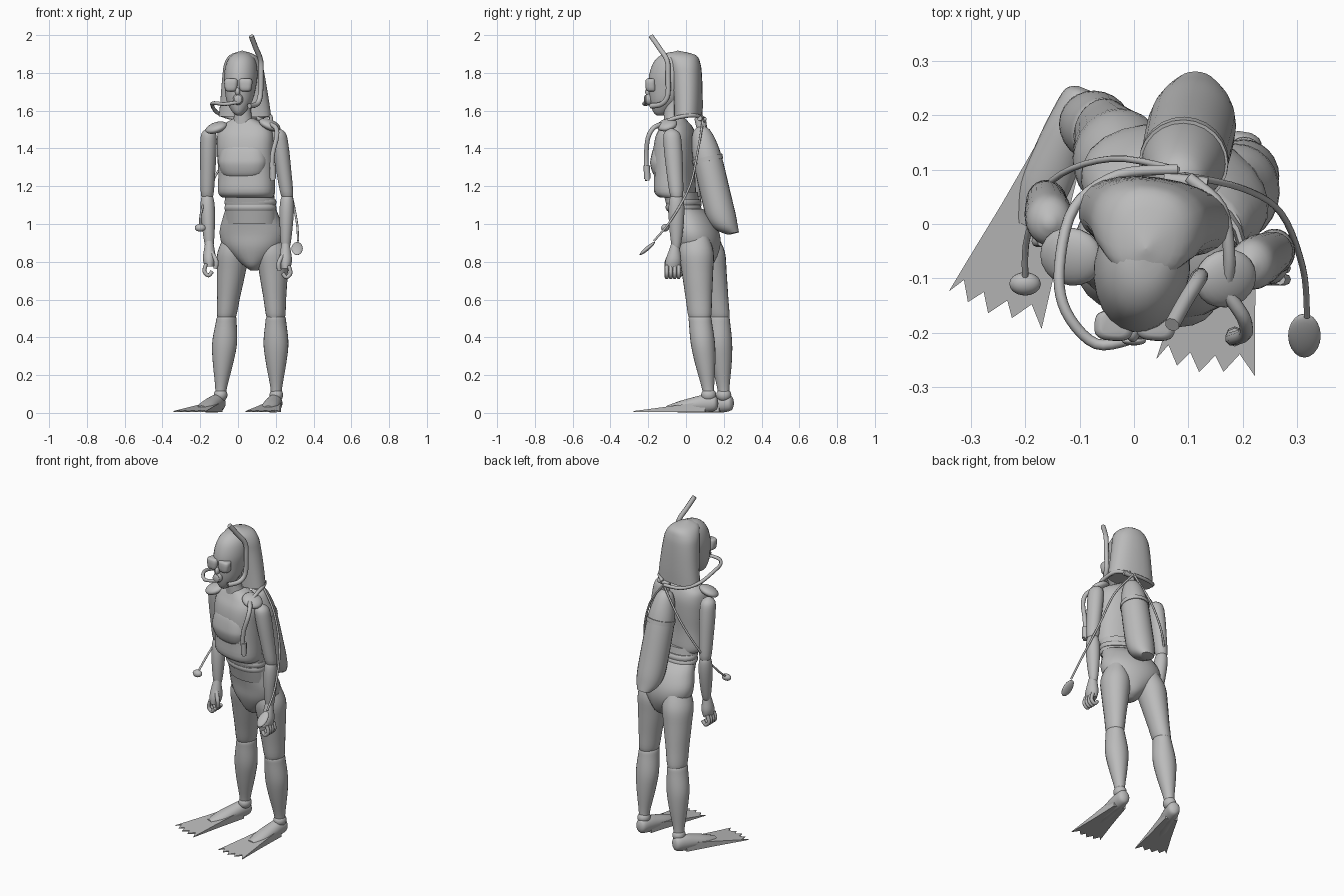
import bpy
import bmesh
from math import sin, cos, pi, radians, copysign
from mathutils import Matrix, Vector

default_cube = bpy.data.objects.get("Cube")
if default_cube:
    bpy.data.objects.remove(default_cube, do_unlink=True)

GREY = (0.5, 0.5, 0.5, 1)
material = bpy.data.materials.new("plain grey")
material.use_nodes = True
material.diffuse_color = GREY
material.node_tree.nodes["Principled BSDF"].inputs["Base Color"].default_value = GREY


def finish(obj, angle=50):
    """Colour an object and smooth everything but its sharp edges."""
    obj.data.materials.append(material)
    bpy.ops.object.select_all(action='DESELECT')
    bpy.context.view_layer.objects.active = obj
    obj.select_set(True)
    bpy.ops.object.shade_smooth_by_angle(angle=radians(angle))
    return obj


def mesh_object(name, bm, matrix=None):
    bmesh.ops.recalc_face_normals(bm, faces=bm.faces)
    mesh = bpy.data.meshes.new(name)
    bm.to_mesh(mesh)
    bm.free()
    obj = bpy.data.objects.new(name, mesh)
    bpy.context.collection.objects.link(obj)
    if matrix:
        obj.matrix_world = matrix
    return finish(obj)


def spline(points, steps):
    """Smooth curve through points of any dimension."""
    rows = [points[0]] + list(points) + [points[-1]]
    result = []
    for a, b, c, d in zip(rows, rows[1:], rows[2:], rows[3:]):
        for i in range(steps):
            t = i / steps
            result.append([q + t / 2 * (r - p + t * (2 * p - 5 * q + 4 * r - s + t * (3 * (q - r) + s - p)))
                           for p, q, r, s in zip(a, b, c, d)])
    return result + [list(points[-1])]


def loft(name, sections, yaw=0, power=2, sides=24, steps=4, matrix=None):
    """Skin level oval sections given as x, y, z, half width, half depth."""
    bm = bmesh.new()
    turn = Matrix.Rotation(radians(yaw), 3, 'Z')
    rings = []
    for x, y, z, width, depth in spline(sections, steps):
        ring = []
        for i in range(sides):
            c, s = cos(2 * pi * i / sides), sin(2 * pi * i / sides)
            oval = Vector((copysign(abs(c) ** (2 / power), c) * max(width, 0.001),
                           copysign(abs(s) ** (2 / power), s) * max(depth, 0.001), 0))
            ring.append(bm.verts.new(turn @ oval + Vector((x, y, z))))
        rings.append(ring)
    for low, high in zip(rings, rings[1:]):
        for i in range(sides):
            j = (i + 1) % sides
            bm.faces.new((low[i], low[j], high[j], high[i]))
    bm.faces.new(rings[0])
    bm.faces.new(rings[-1])
    return mesh_object(name, bm, matrix)


def ball(name, centre, size, tilt=(0, 0, 0)):
    bm = bmesh.new()
    bmesh.ops.create_uvsphere(bm, u_segments=20, v_segments=12, radius=1)
    turn = Matrix.Translation(centre)
    for axis, angle in zip("XYZ", tilt):
        turn = turn @ Matrix.Rotation(radians(angle), 4, axis)
    bmesh.ops.transform(bm, matrix=turn @ Matrix.Diagonal((*size, 1)), verts=bm.verts)
    return mesh_object(name, bm)


def tube(name, points, radius):
    curve = bpy.data.curves.new(name, 'CURVE')
    curve.dimensions = '3D'
    curve.bevel_depth = radius
    curve.bevel_resolution = 2
    curve.use_fill_caps = True
    path = curve.splines.new('POLY')
    points = spline(points, 5)
    path.points.add(len(points) - 1)
    for point, place in zip(path.points, points):
        point.co = (*place, 1)
    obj = bpy.data.objects.new(name, curve)
    bpy.context.collection.objects.link(obj)
    bpy.ops.object.select_all(action='DESELECT')
    bpy.context.view_layer.objects.active = obj
    obj.select_set(True)
    bpy.ops.object.convert(target='MESH')
    return finish(bpy.context.object)


YAW = -16

# Trunk
loft("vest", [(.05, -.045, 1.14, .135, .085), (.045, -.058, 1.17, .152, .102), (.045, -.06, 1.27, .15, .1),
              (.04, -.06, 1.38, .152, .105), (.04, -.055, 1.46, .152, .098), (.037, -.05, 1.51, .135, .078),
              (.033, -.052, 1.54, .09, .06), (.03, -.055, 1.56, .05, .048)], YAW, 2.4)
loft("waist", [(.07, .02, 1.0, .14, .095), (.065, -.01, 1.08, .136, .084), (.06, -.03, 1.17, .134, .088)], YAW)
loft("pelvis", [(.085, .065, .755, .02, .03), (.085, .068, .785, .06, .075), (.077, .068, .87, .15, .108),
                (.075, .06, .95, .177, .112), (.07, .032, 1.03, .155, .102), (.068, .0, 1.08, .137, .086)], YAW)
for height in (1.085, 1.115):
    loft("belt", [(.066, -.01, height - .015, .137, .086), (.066, -.013, height, .142, .091),
                  (.066, -.016, height + .015, .137, .086)], YAW, steps=2)
loft("bust", [(.028, -.1, z, w, d) for z, w, d in (
    (1.235, .06, .03), (1.26, .108, .062), (1.31, .13, .079), (1.35, .13, .077), (1.41, .11, .06), (1.45, .06, .03))],
    YAW, 2.5)

# Head and hair
loft("neck", [(.03, -.06, 1.5, .065, .055), (.025, -.07, 1.58, .046, .048), (.02, -.07, 1.66, .05, .05)])
loft("head", [(.005, -.135, 1.575, .012, .02), (.005, -.13, 1.595, .036, .045), (.008, -.11, 1.65, .068, .08),
              (.012, -.09, 1.72, .082, .108), (.015, -.08, 1.79, .088, .116), (.018, -.07, 1.86, .076, .1),
              (.02, -.06, 1.9, .045, .062), (.02, -.055, 1.913, .001, .001)], -8)
loft("hair", [(.037, .013, 1.57, .14, .072), (.035, .012, 1.66, .129, .074), (.03, .006, 1.78, .114, .077),
              (.027, -.005, 1.85, .1, .08), (.024, -.025, 1.895, .066, .075), (.022, -.045, 1.918, .001, .001)], -8, 2.3)
ball("nose", (-.002, -.197, 1.7), (.013, .02, .022))

# Mask, mouthpiece and breathing hose
for x in (-.037, .04):
    loft("mask_lens", [(x, -.18, 1.702, .018, .02), (x, -.185, 1.712, .031, .027),
                       (x, -.187, 1.758, .036, .027), (x, -.183, 1.77, .024, .022)], -4, 3, steps=3)
ball("regulator", (0, -.195, 1.66), (.027, .022, .03))
ball("regulator_plate", (0, -.215, 1.66), (.022, .008, .024))
tube("breathing_hose", [(0, -.21, 1.645), (-.07, -.22, 1.635), (-.125, -.16, 1.64), (-.137, -.08, 1.63),
                        (-.11, .03, 1.59), (-.03, .09, 1.56), (.08, .1, 1.555)], .01)
tube("snorkel", [(.07, -.185, 1.995), (.095, -.14, 1.93), (.12, -.1, 1.865), (.122, -.095, 1.78),
                 (.118, -.097, 1.68), (.1, -.13, 1.635), (.06, -.185, 1.625)], .014)

# Air tank leaning away from the back, its foot tapering outwards
tank_lean = Matrix.Translation((.113, .207, .94)) @ Matrix.Rotation(radians(13), 4, 'X') @ Matrix.Rotation(radians(-3), 4, 'Y')
loft("tank", [(0, y, h, w, d) for y, h, w, d in (
    (.045, 0, .04, .03), (.018, .04, .066, .059), (.004, .1, .079, .076), (0, .2, .082, .079), (0, .4, .079, .077),
    (0, .5, .066, .066), (0, .565, .046, .046), (0, .59, .02, .02))], matrix=tank_lean)
loft("tank_band", [(0, 0, h, .082, .082) for h in (.4, .425)], steps=1, matrix=tank_lean)
loft("tank_valve", [(0, 0, h, .02, .02) for h in (.57, .64)], steps=1, matrix=tank_lean)
tube("valve_knob", [(.055, .082, 1.555), (.135, .072, 1.56)], .014)
tube("shoulder_hose", [(.1, .085, 1.565), (.16, .03, 1.575), (.175, -.06, 1.56), (.17, -.12, 1.53)], .011)
tube("inflator_hose", [(.165, -.12, 1.53), (.2, -.17, 1.51), (.205, -.2, 1.46), (.185, -.21, 1.38),
                       (.18, -.21, 1.31), (.185, -.205, 1.23)], .013)
tube("inflator_grip", [(.185, -.208, 1.31), (.185, -.205, 1.24)], .017)

# Gauges on long thin hoses
tube("left_gauge_hose", [(.09, .09, 1.55), (.2, .065, 1.4), (.27, .02, 1.2), (.31, -.08, 1.02), (.318, -.17, .91)], .006)
tube("right_gauge_hose", [(.08, .1, 1.55), (-.04, .12, 1.38), (-.15, .08, 1.2), (-.195, -.02, 1.06), (-.2, -.1, .99)], .006)
ball("left_gauge", (.313, -.205, .87), (.03, .052, .011), (40, 0, 0))
ball("right_gauge", (-.2, -.11, .98), (.029, .022, .02), (35, 0, 0))

# Shoulder pads
ball("right_pad", (-.115, -.06, 1.51), (.06, .055, .026), (15, -18, 0))
ball("left_pad", (.168, -.1, 1.525), (.06, .055, .026), (15, 22, 0))


def arm(side, shoulder, elbow, wrist, out):
    def between(a, b, profile):
        return [(*Vector(a).lerp(Vector(b), t), r, r * depth) for t, r, depth in profile]
    loft(side + "_upper_arm", between(elbow, shoulder, (
        (-.05, .008, 1), (0, .032, 1.05), (.4, .04, 1.1), (.8, .044, 1.1), (1, .038, 1.1), (1.08, .008, 1))))
    loft(side + "_forearm", between(wrist, elbow, (
        (-.03, .012, 1), (.05, .024, 1), (.4, .034, 1.1), (.75, .038, 1.1), (.98, .03, 1.1), (1.08, .006, 1))))
    # Hand with loosely curled fingers
    hand = Vector(wrist) + Vector((0, -.01, 0))
    loft(side + "_palm", [(*hand + Vector((0, y, z)), w, d) for y, z, w, d in (
        (-.01, -.105, .025, .039), (-.005, -.065, .034, .042), (0, -.02, .029, .032), (.005, .03, .02, .02))], steps=3)
    for i in range(4):
        base = hand + Vector((.016 * out, -.04 + .021 * i, -.09))
        tube(side + "_finger", [base, base + Vector((.01 * out, 0, -.04)),
                                base + Vector((-.012 * out, 0, -.062)), base + Vector((-.032 * out, 0, -.04))], .0105)
    tube(side + "_thumb", [hand + Vector((-.012 * out, -.02, -.03)), hand + Vector((-.036 * out, -.04, -.075)),
                           hand + Vector((-.034 * out, -.035, -.115))], .012)


arm("right", (-.155, .005, 1.48), (-.163, .045, 1.15), (-.152, .018, .88), -1)
arm("left", (.215, -.075, 1.48), (.26, -.05, 1.15), (.252, -.052, .87), 1)


def leg(side, hip, knee, ankle, toe_turn):
    hip, knee, ankle = Vector(hip), Vector(knee), Vector(ankle)
    loft(side + "_thigh", [(*knee.lerp(hip, t), w, d) for t, w, d in (
        (-.07, .03, .04), (0, .049, .061), (.3, .06, .071), (.7, .076, .084), (1, .083, .092), (1.25, .055, .07))], YAW)
    loft(side + "_calf", [(*ankle.lerp(knee, t), w, d) for t, w, d in (
        (-.03, .028, .03), (.1, .032, .034), (.4, .054, .054), (.65, .066, .064), (.9, .056, .062),
        (1, .048, .058), (1.05, .02, .03))], YAW)
    # Swim fin: local y runs from heel to tip
    place = Matrix.Translation((ankle.x, ankle.y + .045, 0)) @ Matrix.Rotation(radians(180 + toe_turn), 4, 'Z')
    outline = [(.036, .06), (.048, .15), (.062, .25), (.08, .36), (.092, .435)]
    teeth = [(.074, .405), (.052, .44), (.032, .412), (.01, .445), (-.014, .41), (-.034, .437), (-.058, .4)]
    edge = outline + teeth + [(-x, y) for x, y in reversed(outline)]
    bm = bmesh.new()
    layers = [[bm.verts.new((x, y, .006 + .058 * max(0, 1 - y / .43) * lift + .004 * lift)) for x, y in edge]
              for lift in (0, 1)]
    for i in range(len(edge)):
        j = (i + 1) % len(edge)
        bm.faces.new((layers[0][i], layers[0][j], layers[1][j], layers[1][i]))
    for layer in layers:
        bm.faces.new(layer)
    mesh_object(side + "_fin_blade", bm, place)
    lie = place @ Matrix.Rotation(radians(-90), 4, 'X')
    loft(side + "_foot_pocket", [(0, -z, y, w, h) for y, z, w, h in (
        (-.004, .05, .012, .015), (.01, .052, .033, .04), (.06, .05, .041, .048), (.12, .044, .045, .041),
        (.2, .033, .045, .03), (.27, .022, .025, .016))], matrix=lie)
    ball(side + "_ankle", (ankle.x, ankle.y, .095), (.036, .04, .036))


leg("right", (-.025, .115, .85), (-.06, .17, .51), (-.092, .2, .1), -22)
leg("left", (.182, .055, .85), (.2, .073, .51), (.203, .12, .1), -9.5)
